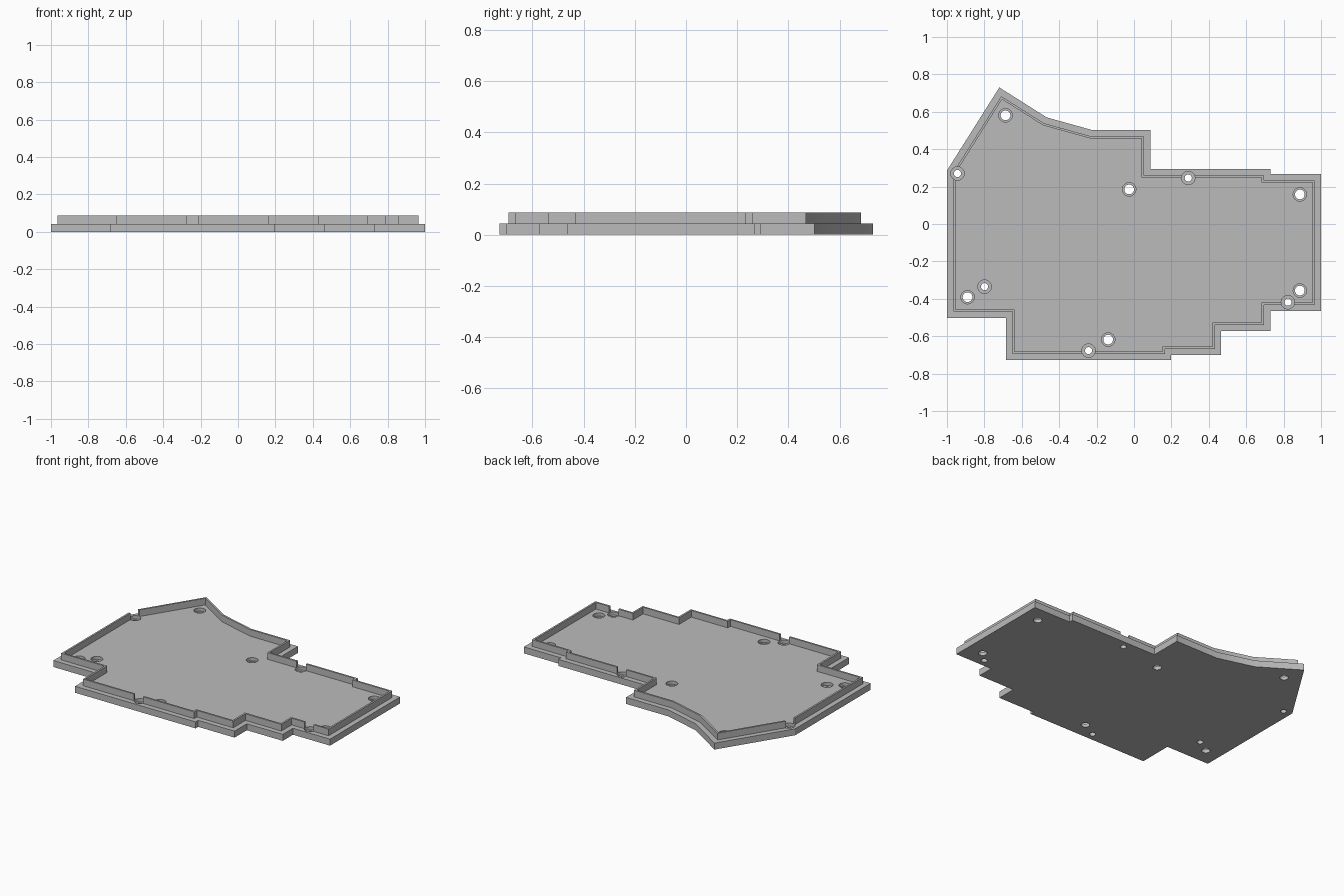
import bpy, bmesh, math
from mathutils import Vector

if "Cube" in bpy.data.objects:
    bpy.data.objects.remove(bpy.data.objects["Cube"], do_unlink=True)

PLATE_TOP, LIP_TOP, BORE_FLOOR = 0.043, 0.087, 0.022

grey = bpy.data.materials.new("case grey")
grey.use_nodes = True
grey.diffuse_color = (0.5, 0.5, 0.5, 1)
grey.node_tree.nodes["Principled BSDF"].inputs["Base Color"].default_value = (0.5, 0.5, 0.5, 1)

# Stepped outline, counter-clockwise from the back peak
OUTLINE = [Vector(p) for p in (
    (-0.72, 0.73), (-1, 0.286), (-1, -0.503), (-0.684, -0.503), (-0.684, -0.728),
    (0.199, -0.728), (0.199, -0.701), (0.466, -0.701), (0.466, -0.573),
    (0.729, -0.573), (0.729, -0.466), (1, -0.466), (1, 0.267), (0.729, 0.267),
    (0.729, 0.294), (0.087, 0.294), (0.087, 0.503), (-0.226, 0.503), (-0.467, 0.57))]


def inset(points, d):
    """Move every edge inward by d, with mitred corners."""
    result = []
    for i, p in enumerate(points):
        a = (p - points[i - 1]).normalized()
        b = (points[(i + 1) % len(points)] - p).normalized()
        na, nb = Vector((-a.y, a.x)), Vector((-b.y, b.x))
        result.append(p + (na + nb) * d / (1 + na.dot(nb)))
    return result


def loop(bm, points, z):
    return [bm.verts.new((p.x, p.y, z)) for p in points]


def bridge(bm, low, high):
    for i in range(len(low)):
        bm.faces.new((low[i - 1], low[i], high[i], high[i - 1]))


def finish(bm, name):
    bmesh.ops.recalc_face_normals(bm, faces=bm.faces)
    mesh = bpy.data.meshes.new(name)
    bm.to_mesh(mesh)
    bm.free()
    mesh.materials.append(grey)
    obj = bpy.data.objects.new(name, mesh)
    bpy.context.collection.objects.link(obj)
    return obj


# Base plate
bm = bmesh.new()
low, high = loop(bm, OUTLINE, 0), loop(bm, OUTLINE, PLATE_TOP)
bridge(bm, low, high)
bm.faces.new(low)
bm.faces.new(high)
plate = finish(bm, "base_plate")

# Thin raised lip set in from the edge
bm = bmesh.new()
outer, inner = inset(OUTLINE, 0.034), inset(OUTLINE, 0.046)
rings = [loop(bm, pts, z) for pts, z in (
    (outer, PLATE_TOP), (outer, LIP_TOP), (inner, LIP_TOP), (inner, PLATE_TOP))]
for i in range(4):
    bridge(bm, rings[i - 1], rings[i])
lip = finish(bm, "raised_lip")

# Stepped screw holes: wide counterbore above a narrower through hole
WIDE, NARROW = 0.026, 0.019
HOLES = {
    WIDE: ((-0.687, 0.581), (-0.026, 0.185), (0.887, 0.158),
           (0.887, -0.356), (-0.89, -0.391), (-0.138, -0.618)),
    NARROW: ((-0.944, 0.27), (0.29, 0.246), (0.823, -0.418),
             (-0.799, -0.335), (-0.243, -0.677)),
}
SEGMENTS, BORE = 32, 0.036
bm = bmesh.new()
for radius, centres in HOLES.items():
    for centre in centres:
        rings = []
        for r, z in ((radius, -0.05), (radius, BORE_FLOOR), (BORE, BORE_FLOOR), (BORE, 0.15)):
            circle = [Vector(centre) + Vector((math.cos(t), math.sin(t))) * r
                      for t in (math.tau * k / SEGMENTS for k in range(SEGMENTS))]
            rings.append(loop(bm, circle, z))
        for a, b in zip(rings, rings[1:]):
            bridge(bm, a, b)
        bm.faces.new(rings[0])
        bm.faces.new(rings[-1])
cutter = finish(bm, "screw_hole_cutter")
cutter.hide_render = True

# Cut the holes through the plate and the gaps in the lip
for obj in (plate, lip):
    mod = obj.modifiers.new("screw holes", 'BOOLEAN')
    mod.operation = 'DIFFERENCE'
    mod.solver = 'EXACT'
    mod.object = cutter
    bpy.ops.object.select_all(action='DESELECT')
    bpy.context.view_layer.objects.active = obj
    obj.select_set(True)
    bpy.ops.object.modifier_apply(modifier=mod.name)
    bpy.ops.object.shade_smooth_by_angle(angle=math.radians(20))
bpy.data.objects.remove(cutter, do_unlink=True)
